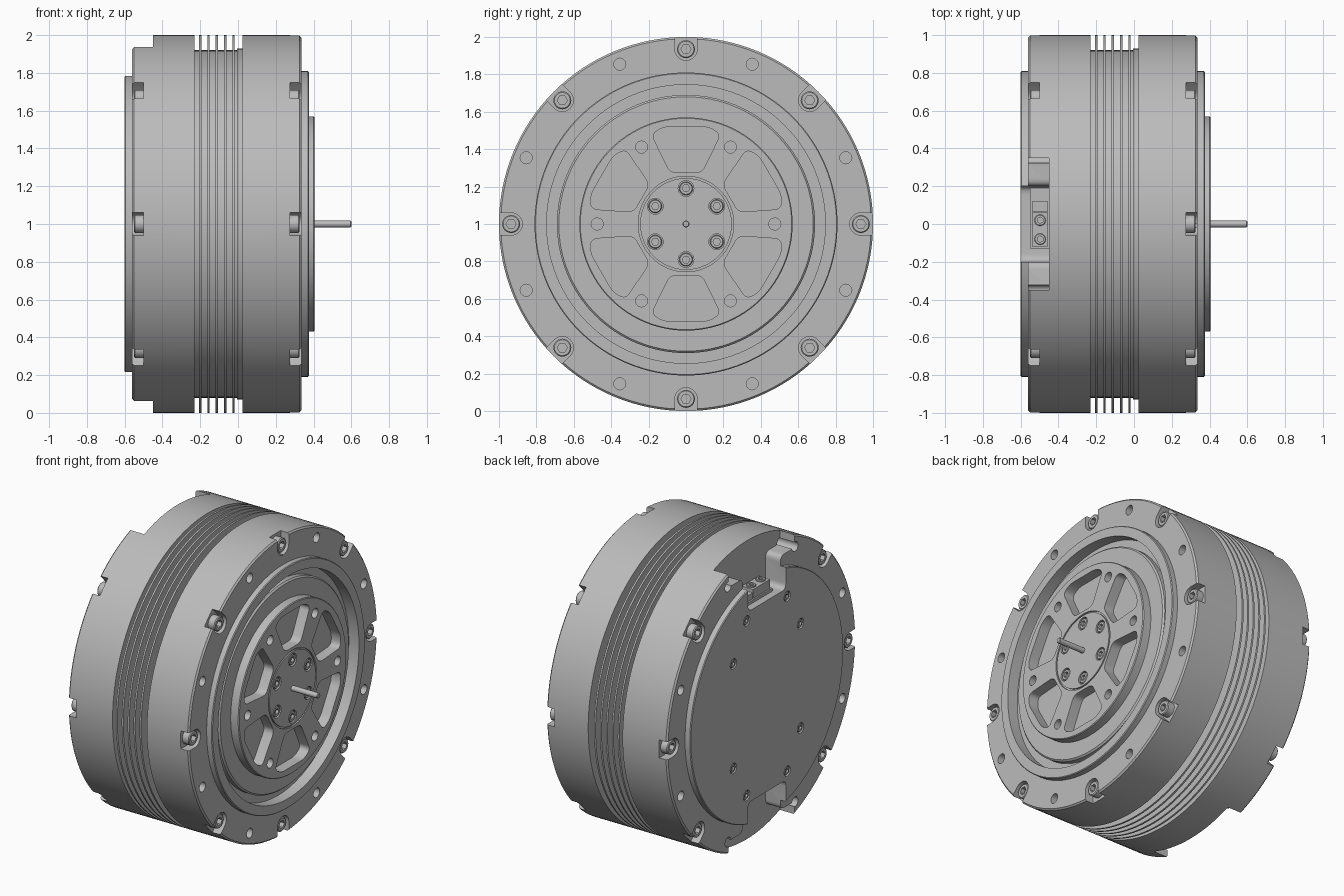
import bpy, bmesh
from math import sin, cos, pi, radians
from mathutils import Vector, Matrix

if "Cube" in bpy.data.objects:
    bpy.data.objects.remove(bpy.data.objects["Cube"])

metal = bpy.data.materials.new("grey_metal")
metal.use_nodes = True
GREY = (0.5, 0.5, 0.5, 1)
metal.diffuse_color = GREY
metal.node_tree.nodes["Principled BSDF"].inputs["Base Color"].default_value = GREY


def finish(bm, name):
    bmesh.ops.recalc_face_normals(bm, faces=bm.faces)
    mesh = bpy.data.meshes.new(name)
    bm.to_mesh(mesh)
    bm.free()
    mesh.materials.append(metal)
    ob = bpy.data.objects.new(name, mesh)
    ob.location.z = 1  # main axis runs along x at this height
    bpy.context.collection.objects.link(ob)
    return ob


def lathe(name, profile, steps=128):
    """Spin (x, radius) points about the main axis."""
    bm = bmesh.new()
    vs = [bm.verts.new((x, 0, r)) for x, r in profile]
    es = [bm.edges.new(p) for p in zip(vs, vs[1:])]
    bmesh.ops.spin(bm, geom=vs + es, cent=(0, 0, 0), axis=(1, 0, 0),
                   angle=2 * pi, steps=steps)
    bmesh.ops.remove_doubles(bm, verts=bm.verts, dist=1e-5)
    return finish(bm, name)


def prisms(name, items):
    """Extrude closed (y, z) outlines between x0 and x1."""
    bm = bmesh.new()
    for outline, x0, x1 in items:
        face = bm.faces.new([bm.verts.new((x0, y, z)) for y, z in outline])
        new = bmesh.ops.extrude_face_region(bm, geom=[face])["geom"]
        bmesh.ops.translate(bm, vec=(x1 - x0, 0, 0),
                            verts=[g for g in new if isinstance(g, bmesh.types.BMVert)])
    return finish(bm, name)


def polar(r, deg):
    return r * cos(radians(deg)), r * sin(radians(deg))


def circle(centre, r, n=20):
    return [(centre[0] + r * cos(2 * pi * i / n), centre[1] + r * sin(2 * pi * i / n))
            for i in range(n)]


def turn(points, deg):
    m = Matrix.Rotation(radians(deg), 2)
    return [tuple(m @ Vector(p)) for p in points]


def rounded(points, r, n=5):
    """Round each outline corner with a short curve."""
    out = []
    for i, p in enumerate(points):
        p, a, b = Vector(p), Vector(points[i - 1]), Vector(points[(i + 1) % len(points)])
        a, b = p + (a - p).normalized() * r, p + (b - p).normalized() * r
        for k in range(n + 1):
            t = k / n
            out.append(tuple(a * (1 - t) ** 2 + p * 2 * t * (1 - t) + b * t * t))
    return out


def cut(ob, cutter):
    mod = ob.modifiers.new("cut", 'BOOLEAN')
    mod.operation, mod.solver, mod.object = 'DIFFERENCE', 'EXACT', cutter
    bpy.context.view_layer.objects.active = ob
    bpy.ops.object.modifier_apply(modifier=mod.name)


def smooth(ob):
    bpy.ops.object.select_all(action='DESELECT')
    ob.select_set(True)
    bpy.context.view_layer.objects.active = ob
    bpy.ops.object.shade_smooth_by_angle(angle=radians(25))


# Housing with cooling fins and a raised lip on the output side
profile = [(-.56, 0), (-.56, .99), (-.55, 1), (-.23, 1), (-.23, .92)]
for k in range(5):
    x = -.2 + .044 * k
    profile += [(x - .006, .92), (x - .006, 1), (x + .006, 1), (x + .006, .92)]
profile += [(-.005, .92), (-.005, .93), (.025, .93), (.025, 1), (.325, 1), (.335, .99),
            (.335, .81), (.37, .81), (.375, .805), (.375, .745), (.30, .745), (.30, 0)]
housing = lathe("housing", profile)
cover = lathe("rear_cover", [(-.5, 0), (-.5, .81), (-.595, .81), (-.6, .805), (-.6, 0)])

# Cable slots through the rear at top and bottom
slot = [(-.35, 1.2), (-.35, .85), (-.2, .85), (-.2, .64),
        (.2, .64), (.2, .85), (.35, .85), (.35, 1.2)]
slot = rounded(slot, .04)
slots = prisms("slot_cutter", [(slot, -.7, -.45), (turn(slot, 180), -.7, -.45)])

# Open notches for the rim screws, and plain rim holes
notch = [(1.1, -.06)] + [(1.1, .06)] + [
    (.935 + .06 * cos(a), .06 * sin(a)) for a in [pi / 2 + pi * i / 10 for i in range(11)]]
notch_items, hole_items = [], []
for i in range(8):
    a = 45 * i
    notch_items.append((turn(notch, a), .275, .5))
    if i not in (2, 6):
        notch_items.append((turn(notch, a), -.7, -.50))
    hole = circle(polar(.925, a + 22.5), .032)
    hole_items += [(hole, .27, .5), (hole, -.7, -.40)]
notches = prisms("notch_cutter", notch_items)
holes = prisms("hole_cutter", hole_items)
for c in (slots, notches, holes):
    cut(housing, c)
cut(cover, slots)

# Small screw seats in the rear cover
seats_at = [(sy * y, sz * z) for y, z in ((.355, .35), (.215, .585))
            for sy in (-1, 1) for sz in (-1, 1)]
seats = prisms("seat_cutter", [(circle(p, .034), -.7, -.585) for p in seats_at])
cut(cover, seats)

# Output flange with six pockets, bolt holes and a central hub
rotor = lathe("output_flange", [(.2, 0), (.2, .69), (.335, .69), (.345, .68), (.345, .57),
                                (.40, .57), (.405, .565), (.405, .255), (.395, .255),
                                (.395, .245), (.405, .245), (.405, 0)])
pocket = rounded([(-.085, .275), (.085, .275), (.185, .48), (.12, .52),
                  (-.12, .52), (-.185, .48)], .035)
items = []
for i in range(6):
    items.append((turn(pocket, 60 * i), .335, .5))
    items.append((circle(polar(.475, 60 * i), .032), .34, .5))
    items.append((circle(polar(.19, 60 * i + 30), .042), .385, .5))
pockets = prisms("pocket_cutter", items)
cut(rotor, pockets)

# Output shaft
shaft = lathe("shaft", [(.3, 0), (.3, .018), (.596, .018), (.6, .014), (.6, 0)], 24)

# Socket screw: head of unit radius with a hexagonal recess
screw = lathe("rim_screw", [(-1.2, 0), (-1.2, 1), (-.12, 1), (0, .88), (0, 0)], 24)
hexagon = prisms("hex_cutter", [(circle((0, 0), .56, 6), -.6, .5)])
cut(screw, hexagon)
for ob in (housing, cover, rotor, shaft, screw):
    smooth(ob)


def place_screw(name, x, yz, r, side):
    ob = bpy.data.objects.new(name, screw.data)
    ob.location = (x, yz[0], 1 + yz[1])
    ob.scale = (r, r, r)
    if side < 0:
        ob.rotation_euler.z = pi
    bpy.context.collection.objects.link(ob)


for i in range(8):
    place_screw("front_rim_screw", .325, polar(.935, 45 * i), .048, 1)
    if i not in (2, 6):
        place_screw("rear_rim_screw", -.55, polar(.935, 45 * i), .048, -1)
for i in range(6):
    place_screw("hub_screw", .403, polar(.19, 60 * i + 30), .036, 1)
for p in seats_at:
    place_screw("cover_screw", -.597, p, .028, -1)

# Connector blocks on the floor of the upper slot
def box(y0, y1, z0, z1):
    return [(y0, z0), (y1, z0), (y1, z1), (y0, z1)]


prisms("connector_base", [(box(-.13, .19, .62, .66), -.55, -.44)])
prisms("power_connector", [(box(-.12, .06, .65, .72), -.54, -.455)])
prisms("signal_connector", [(box(.065, .12, .65, .70), -.54, -.455)])
for y in (.02, -.08):
    terminal = bpy.data.objects.new("terminal_screw", screw.data)
    terminal.location = (-.497, y, 1.73)
    terminal.scale = (.03, .03, .03)
    terminal.rotation_euler.y = -pi / 2
    bpy.context.collection.objects.link(terminal)

for ob in (slots, notches, holes, seats, pockets, hexagon, screw):
    bpy.data.objects.remove(ob)
